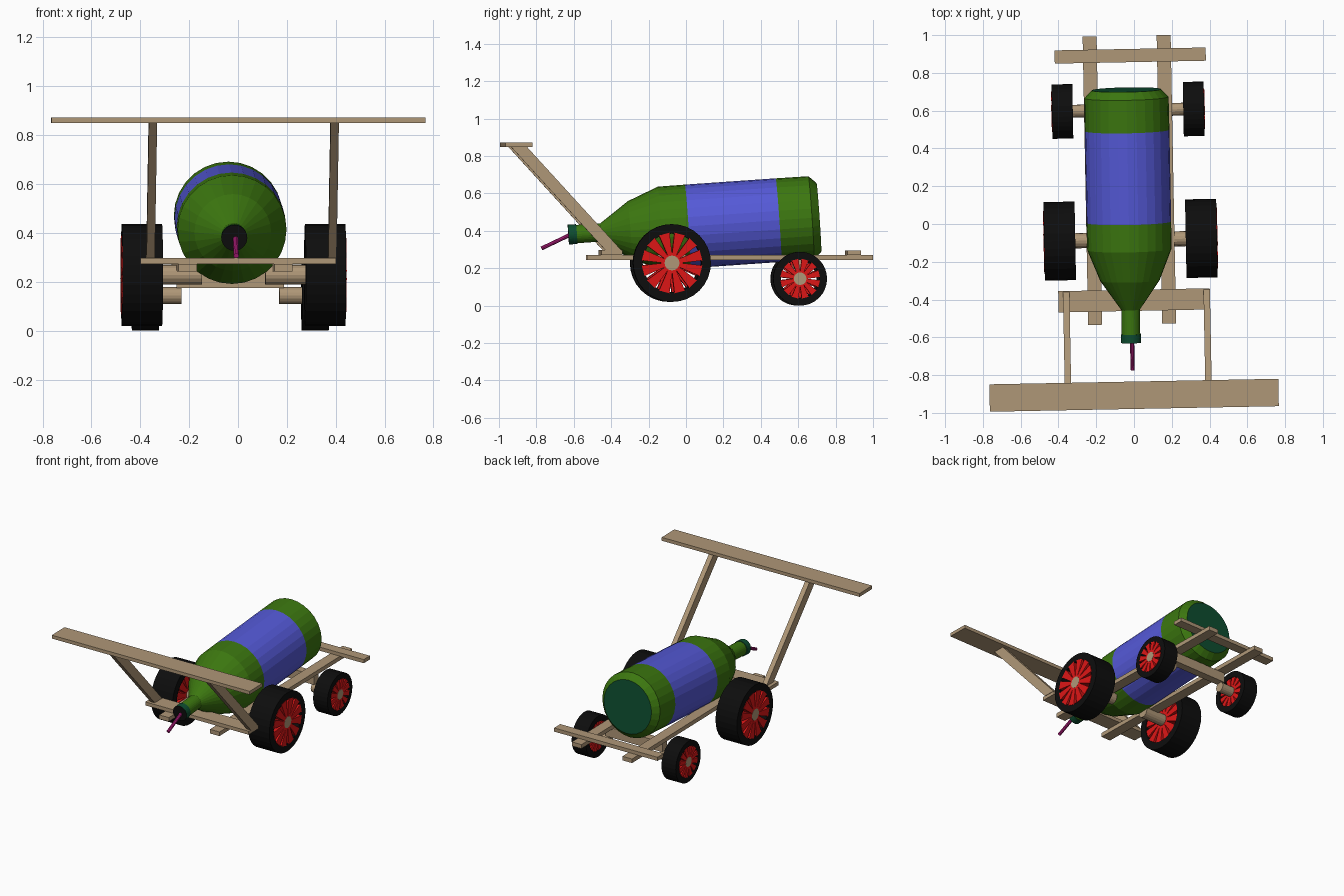
import bpy, bmesh, math
from mathutils import Matrix, Vector

if "Cube" in bpy.data.objects:
    bpy.data.objects.remove(bpy.data.objects["Cube"])

TURN = Matrix.Rotation(math.radians(1.1), 4, 'Z')   # whole cart sits slightly turned
CX = -0.02                                          # chassis centre line


def mat(name, rgb):
    m = bpy.data.materials.new(name)
    m.diffuse_color = (*rgb, 1)
    m.use_nodes = True
    m.node_tree.nodes["Principled BSDF"].inputs["Base Color"].default_value = m.diffuse_color
    return m


WOOD = mat("wood", (0.43, 0.31, 0.185))
GREEN = mat("bottle green", (0.045, 0.185, 0.005))
BLUE = mat("label blue", (0.09, 0.10, 0.68))
TEAL = mat("dark teal", (0.004, 0.075, 0.03))
RED = mat("spoke red", (0.72, 0.008, 0.008))
BLACK = mat("tyre black", (0.004, 0.004, 0.004))
PINK = mat("fuse pink", (0.52, 0.015, 0.24))


def finish(name, bm, mats, place=Matrix()):
    bmesh.ops.transform(bm, matrix=TURN @ place, verts=bm.verts)
    bmesh.ops.recalc_face_normals(bm, faces=bm.faces)
    me = bpy.data.meshes.new(name)
    bm.to_mesh(me)
    bm.free()
    for m in mats:
        me.materials.append(m)
    ob = bpy.data.objects.new(name, me)
    bpy.context.collection.objects.link(ob)
    return ob


def box(name, x0, x1, y0, y1, z0, z1, m=WOOD):
    bm = bmesh.new()
    bmesh.ops.create_cube(bm, size=1)
    place = Matrix.Translation(((x0 + x1) / 2, (y0 + y1) / 2, (z0 + z1) / 2))
    finish(name, bm, [m], place @ Matrix.Diagonal((x1 - x0, y1 - y0, z1 - z0, 1)))


def prism(bm, pts, x0, x1):
    """Extrude a (y, z) outline from x0 to x1."""
    a = [bm.verts.new((x0, y, z)) for y, z in pts]
    b = [bm.verts.new((x1, y, z)) for y, z in pts]
    bm.faces.new(a)
    bm.faces.new(b)
    for i in range(len(pts)):
        j = (i + 1) % len(pts)
        bm.faces.new((a[i], a[j], b[j], b[i]))


def lathe(name, prof, segs, mats, place, slots=None, closed=False):
    """Spin (radius, x) points about the x axis; slots give a colour per band."""
    bm = bmesh.new()
    rings = []
    for r, x in prof:
        rings.append([bm.verts.new((x, r * math.cos(2 * math.pi * k / segs),
                                    r * math.sin(2 * math.pi * k / segs)))
                      for k in range(segs)])
    n = len(rings)
    for i in range(n if closed else n - 1):
        a, b = rings[i], rings[(i + 1) % n]
        for k in range(segs):
            j = (k + 1) % segs
            f = bm.faces.new((a[k], a[j], b[j], b[k]))
            f.material_index = slots[i + 1] if slots else 0
    if not closed:
        for ring, s in ((rings[0], 0), (rings[-1], -1)):
            bm.faces.new(ring).material_index = slots[s] if slots else 0
    return finish(name, bm, mats, place)


# Chassis rails, cross boards and wing
for side, s in (("left", -1), ("right", 1)):
    box(side + "_rail", CX + s * 0.196 - 0.037, CX + s * 0.196 + 0.037,
        -0.53, 0.997, 0.243, 0.272)
box("front_cross_board", -0.408, 0.392, -0.46, -0.348, 0.272, 0.297)
box("rear_cross_board", -0.403, 0.397, 0.857, 0.927, 0.270, 0.296)
box("wing_board", -0.782, 0.748, -0.979, -0.834, 0.849, 0.873)

# Slanted wing struts
for side, x in (("left", -0.366), ("right", 0.378)):
    bm = bmesh.new()
    prism(bm, [(-0.437, 0.295), (-0.352, 0.295), (-0.860, 0.851), (-0.945, 0.851)],
          x - 0.017, x + 0.017)
    finish(side + "_wing_strut", bm, [WOOD])

# Rear axle beam under the rails
box("rear_axle_beam", CX - 0.22, CX + 0.22, 0.575, 0.63, 0.175, 0.244)


# Wheels: open spokes between tyre and axle stub
def wheel(name, s, y, z, r_out, r_in, hub, mid, width, stub_end):
    place = Matrix.Translation((CX, y, z)) @ Matrix.Diagonal((s, 1, 1, 1))
    x0, x1 = mid - width / 2, mid + width / 2
    lathe(name + "_tyre", [(r_in, x0), (r_out, x0), (r_out, x1), (r_in, x1)],
          32, [BLACK], place, closed=True)
    bm = bmesh.new()
    count = 12
    for k in range(count):
        t = 2 * math.pi * (k + 0.5) / count
        c, q = math.cos(t), math.sin(t)
        w0, w1 = hub * 0.27, r_in * 0.185
        outline = [(hub * 0.9, -w0), (r_in * 1.02, -w1), (r_in * 1.02, w1), (hub * 0.9, w0)]
        prism(bm, [(u * c - v * q, u * q + v * c) for u, v in outline],
              x0 + 0.005, x1 + 0.003)
    finish(name + "_spokes", bm, [RED], place)
    lathe(name + "_axle", [(hub, stub_end), (hub, x1 + 0.004)], 16, [WOOD], place)


for side, s in (("left", -1), ("right", 1)):
    wheel("front_" + side, s, -0.083, 0.228, 0.208, 0.157, 0.040, 0.375, 0.165, 0.13)
    wheel("rear_" + side, s, 0.603, 0.144, 0.144, 0.103, 0.034, 0.3475, 0.11, 0.20)

# Bottle: lathe along its axis, tilted up toward the back
tilt = (Matrix.Translation((-0.027, 0, 0.423))
        @ Matrix.Rotation(math.radians(3.95), 4, 'X')
        @ Matrix.Rotation(math.radians(90), 4, 'Z'))
profile = [(0.053, -0.630), (0.053, -0.585), (0.049, -0.585), (0.049, -0.455),
           (0.157, -0.300), (0.223, -0.135), (0.224, 0.010), (0.224, 0.497),
           (0.223, 0.672), (0.184, 0.713)]
# slots: front disc, then each band, then back disc
lathe("bottle", profile, 28, [GREEN, BLUE, TEAL, BLACK], tilt,
      slots=[3, 2, 2, 0, 0, 0, 0, 1, 0, 0, 2])

# Fuse drooping from the mouth
a, b = Vector((-0.022, -0.60, 0.388)), Vector((-0.022, -0.772, 0.306))
aim = (b - a).to_track_quat('X', 'Z').to_matrix().to_4x4()
lathe("fuse", [(0.011, 0), (0.011, (b - a).length)], 10, [PINK],
      Matrix.Translation(a) @ aim)
